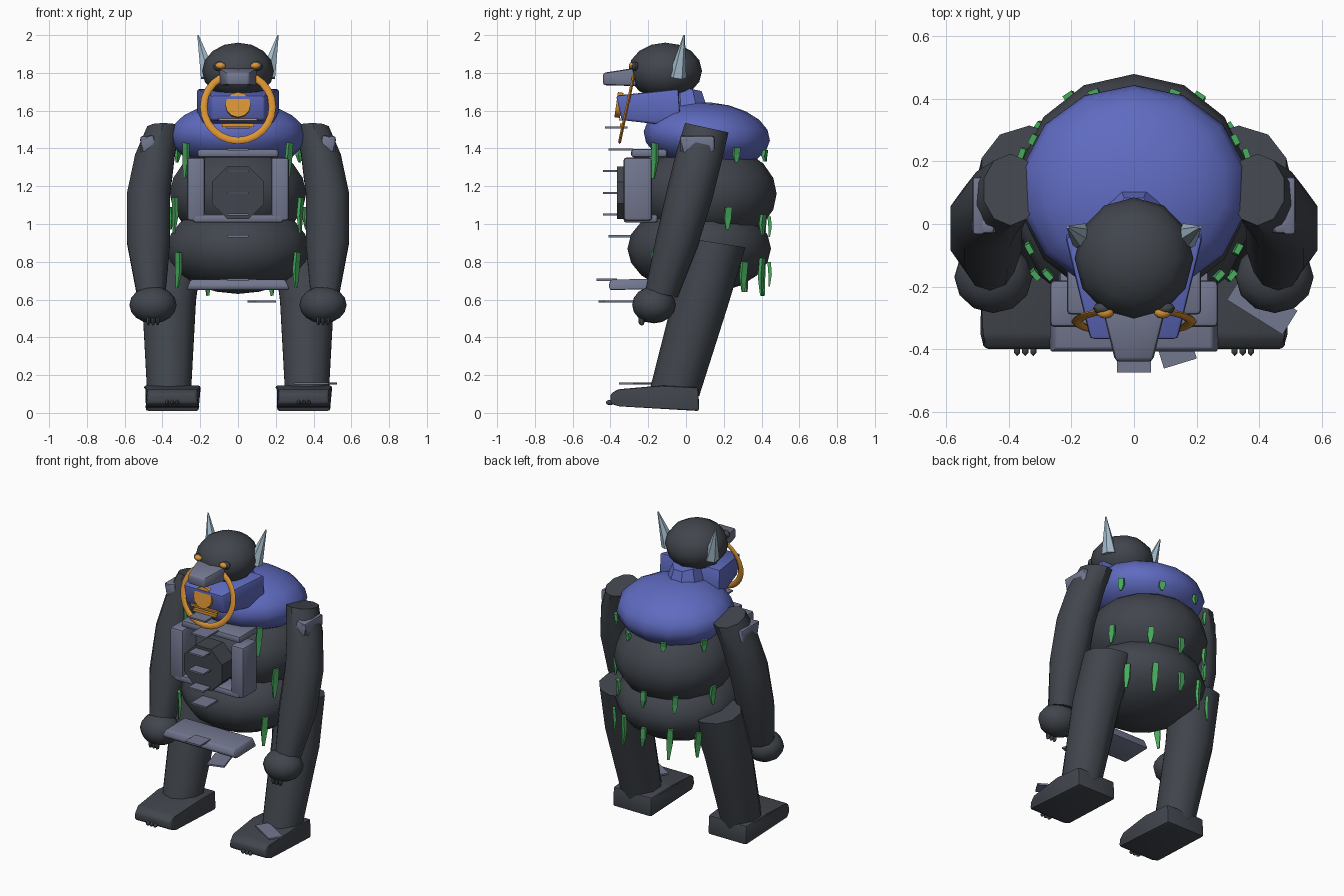
import bpy, bmesh, math
from mathutils import Vector, Matrix, Euler

if "Cube" in bpy.data.objects:
    bpy.data.objects.remove(bpy.data.objects["Cube"])


def material(name, rgb):
    m = bpy.data.materials.new(name)
    m.diffuse_color = (*rgb, 1)
    m.use_nodes = True
    m.node_tree.nodes["Principled BSDF"].inputs["Base Color"].default_value = m.diffuse_color
    return m


DARK = material("charcoal", (0.053, 0.061, 0.074))
BLUE = material("indigo", (0.115, 0.147, 0.53))
GREY = material("slate", (0.17, 0.185, 0.275))
ORANGE = material("amber", (0.72, 0.30, 0.035))
GREEN = material("leaf green", (0.065, 0.40, 0.11))
PALE = material("pale blue", (0.38, 0.51, 0.61))


def finish(name, bm, mat, bevel=0, smooth=40):
    bmesh.ops.recalc_face_normals(bm, faces=bm.faces)
    if bevel:
        bmesh.ops.bevel(bm, geom=bm.edges[:], offset=bevel, segments=2, profile=0.5, affect='EDGES')
    me = bpy.data.meshes.new(name)
    bm.to_mesh(me)
    bm.free()
    me.materials.append(mat)
    if smooth:
        me.polygons.foreach_set("use_smooth", [True] * len(me.polygons))
        me.set_sharp_from_angle(angle=math.radians(smooth))
    ob = bpy.data.objects.new(name, me)
    bpy.context.collection.objects.link(ob)
    return ob


def place(c, rot=(0, 0, 0), scale=(1, 1, 1)):
    return Matrix.LocRotScale(Vector(c), Euler([math.radians(a) for a in rot]), Vector(scale))


def ball(name, c, r, mat, u=14, v=10, rot=(0, 0, 0)):
    bm = bmesh.new()
    bmesh.ops.create_uvsphere(bm, u_segments=u, v_segments=v, radius=1, matrix=place(c, rot, r))
    return finish(name, bm, mat)


def box(name, c, size, mat, rot=(0, 0, 0), bevel=0):
    bm = bmesh.new()
    bmesh.ops.create_cube(bm, size=1, matrix=place(c, rot, size))
    return finish(name, bm, mat, bevel)


def disc(name, c, r, depth, n, mat, rot=(90, 0, 0)):
    bm = bmesh.new()
    bmesh.ops.create_cone(bm, cap_ends=True, segments=n, radius1=r, radius2=r, depth=depth, matrix=place(c, rot))
    return finish(name, bm, mat)


def loft(name, sections, mat, n=10, slope=0.0, smooth=40):
    """Skin of elliptical rings (x, y, z, rx, ry); rings lean by slope along y."""
    bm = bmesh.new()
    rings = []
    for x, y, z, rx, ry in sections:
        ring = []
        for i in range(n):
            a = 2 * math.pi * (i + 0.5) / n
            dy = ry * math.sin(a)
            ring.append(bm.verts.new((x + rx * math.cos(a), y + dy, z - slope * dy)))
        rings.append(ring)
    for a, b in zip(rings, rings[1:]):
        for i in range(n):
            j = (i + 1) % n
            bm.faces.new((a[i], a[j], b[j], b[i]))
    bm.faces.new(rings[0])
    bm.faces.new(rings[-1])
    return finish(name, bm, mat, 0, smooth)


def prism(name, profile, mat, x=0.0, bevel=0.0):
    """Side profile (y, z, half width) spread to both sides of x."""
    bm = bmesh.new()
    l = [bm.verts.new((x - w, y, z)) for y, z, w in profile]
    r = [bm.verts.new((x + w, y, z)) for y, z, w in profile]
    bm.faces.new(l)
    bm.faces.new(r)
    for i in range(len(l)):
        j = (i + 1) % len(l)
        bm.faces.new((l[i], l[j], r[j], r[i]))
    return finish(name, bm, mat, bevel)


# Body
ball("belly", (0, 0.07, 0.87), (0.385, 0.38, 0.24), DARK)
ball("upper_torso", (0, 0.115, 1.16), (0.37, 0.365, 0.27), DARK)
ball("shoulder_mantle", (0, 0.11, 1.465), (0.365, 0.335, 0.18), BLUE, rot=(-4, 0, 0))
loft("neck", [(0, 0.02, 1.58, 0.13, 0.12), (0, 0.0, 1.72, 0.08, 0.09)], BLUE, 8, 0.2, 20)

# Head
ball("head", (0, -0.11, 1.81), (0.19, 0.195, 0.15), DARK, 12, 8)
prism("collar", [(-0.37, 1.68, 0.14), (-0.04, 1.715, 0.22), (-0.03, 1.56, 0.22),
                 (-0.08, 1.52, 0.20), (-0.34, 1.55, 0.14)], BLUE, bevel=0.012)
prism("snout", [(-0.44, 1.80, 0.06), (-0.28, 1.825, 0.10), (-0.26, 1.73, 0.10),
                (-0.44, 1.735, 0.06)], GREY, bevel=0.014)
for s in (-1, 1):
    ball("eye", (s * 0.092, -0.283, 1.838), (0.027, 0.02, 0.018), ORANGE, 10, 6)
    ball("eye_rim", (s * 0.10, -0.27, 1.835), (0.032, 0.02, 0.025), DARK, 8, 6)
    bm = bmesh.new()
    tip, base = Vector((s * 0.212, -0.01, 2.0)), Vector((s * 0.155, -0.045, 1.78))
    q = (tip - base).to_track_quat('Z', 'Y')
    mtx = Matrix.LocRotScale((tip + base) / 2, q, None)
    bmesh.ops.create_cone(bm, cap_ends=True, segments=6, radius1=0.048, radius2=0.004,
                          depth=(tip - base).length, matrix=mtx)
    finish("ear", bm, PALE, 0, 0)

# Amber ring and mouth plates
bm = bmesh.new()
N, M = 24, 6
lean = place((0, -0.312, 1.62), (78, 0, 0))
vs = [[bm.verts.new(lean @ Vector(((0.182 + 0.019 * math.cos(b)) * math.cos(a),
                                   (0.182 + 0.019 * math.cos(b)) * math.sin(a), 0.009 * math.sin(b))))
       for b in [2 * math.pi * k / M for k in range(M)]] for a in [2 * math.pi * i / N for i in range(N)]]
for i in range(N):
    for k in range(M):
        i2, k2 = (i + 1) % N, (k + 1) % M
        bm.faces.new((vs[i][k], vs[i2][k], vs[i2][k2], vs[i][k2]))
finish("amber_ring", bm, ORANGE)
disc("amber_medallion", (0, -0.355, 1.63), 0.067, 0.03, 12, ORANGE, (82, 0, 0))
box("amber_bar", (0, -0.345, 1.553), (0.2, 0.02, 0.012), ORANGE)
box("amber_bar", (0, -0.34, 1.523), (0.17, 0.02, 0.018), ORANGE)

# Chest frame
box("chest_top_bar", (0, -0.195, 1.375), (0.43, 0.19, 0.045), GREY, bevel=0.014)
box("chest_bottom_bar", (0, -0.24, 1.03), (0.48, 0.18, 0.045), GREY, bevel=0.014)
for s in (-1, 1):
    box("chest_pillar", (s * 0.222, -0.255, 1.185), (0.095, 0.15, 0.335), GREY, bevel=0.016)
disc("chest_disc", (0, -0.30, 1.165), 0.15, 0.13, 8, DARK, (90, 22.5, 0))
prism("hip_plate", [(-0.41, 0.67, 0.27), (-0.40, 0.705, 0.25), (-0.20, 0.71, 0.25),
                    (-0.19, 0.655, 0.27), (-0.40, 0.65, 0.27)], GREY, bevel=0.008)

# Thin horizontal tabs down the front: (x, y, z, width, depth, turn)
for x, y, z, w, d, t in [(0, -0.37, 1.51, 0.12, 0.12, 0), (0, -0.345, 1.395, 0.11, 0.13, 0),
                         (0, -0.39, 1.28, 0.11, 0.10, 0), (0, -0.39, 1.165, 0.11, 0.10, 0),
                         (0, -0.39, 1.05, 0.11, 0.10, 0), (0, -0.35, 0.935, 0.11, 0.12, 0),
                         (0, -0.42, 0.705, 0.11, 0.11, 0), (0.125, -0.37, 0.59, 0.11, 0.16, 17),
                         (0.41, -0.26, 0.155, 0.21, 0.09, -32)]:
    box("front_tab", (x, y, z), (w, d, 0.011), GREY, (0, 0, t))

# Limbs
for s in (-1, 1):
    loft("arm", [(s * 0.395, 0.11, 1.51, 0.09, 0.115), (s * 0.44, 0.07, 1.36, 0.11, 0.12),
                 (s * 0.473, 0.02, 1.16, 0.12, 0.12), (s * 0.473, -0.05, 0.9, 0.12, 0.11),
                 (s * 0.46, -0.13, 0.63, 0.08, 0.085)], DARK, 10, 0.22)
    ball("hand", (s * 0.45, -0.17, 0.572), (0.125, 0.115, 0.098), DARK, 12, 8)
    prism("shoulder_guard", [(-0.035, 1.465, 0.02), (0.15, 1.465, 0.02), (0.15, 1.39, 0.02),
                             (0.12, 1.36, 0.02), (-0.01, 1.36, 0.02)], GREY, s * 0.497, 0.01)
    box("shoulder_guard_face", (s * 0.475, -0.005, 1.42), (0.075, 0.05, 0.09), GREY, (0, s * 12, 0), 0.012)
    loft("leg", [(s * 0.335, 0.165, 0.90, 0.16, 0.15), (s * 0.365, 0.08, 0.60, 0.15, 0.145),
                 (s * 0.365, -0.06, 0.11, 0.122, 0.13)], DARK, 10, 0.16)
    prism("foot", [(-0.40, 0.10, 0.125), (-0.36, 0.125, 0.14), (-0.13, 0.145, 0.15), (0.065, 0.135, 0.14),
                   (0.07, 0.01, 0.14), (-0.36, 0.035, 0.15), (-0.40, 0.05, 0.13)], DARK, s * 0.348, 0.012)
    for k in (-1, 0, 1):
        ball("hand_claw", (s * 0.45 + k * 0.025, -0.235, 0.49), (0.012, 0.018, 0.028), DARK, 6, 5)
        ball("toe_claw", (s * 0.348 + k * 0.026, -0.402, 0.055), (0.012, 0.022, 0.014), DARK, 6, 5)

# Green slivers hanging in three rows: (x, y, top z, length), each mirrored
for x, y, z, h in [(0.275, -0.165, 1.43, 0.19), (0.325, 0.27, 1.405, 0.08), (0.13, 0.42, 1.39, 0.06),
                   (0.335, -0.08, 1.14, 0.19), (0.36, 0.225, 1.09, 0.12), (0.21, 0.41, 1.05, 0.11),
                   (0.315, -0.165, 0.85, 0.19), (0.31, 0.31, 0.80, 0.16), (0.17, 0.405, 0.82, 0.2)]:
    for s in (-1, 1):
        t = math.atan2(y - 0.1, s * x) + math.pi / 2
        ob = loft("green_sliver", [(0, 0, 0, 0.024, 0.013), (0, 0.006, -h * 0.5, 0.026, 0.013),
                                   (0, 0, -h, 0.010, 0.006)], GREEN, 4, 0, 0)
        ob.matrix_world = Matrix.LocRotScale(Vector((s * x, y, z)), Euler((0, 0.06, t)), None)
for z, h in [(1.04, 0.11), (0.80, 0.13)]:
    loft("green_back_sliver", [(0, 0.44, z, 0.022, 0.013), (0, 0.445, z - h / 2, 0.024, 0.013),
                               (0.01, 0.44, z - h, 0.008, 0.006)], GREEN, 4, 0, 0)
